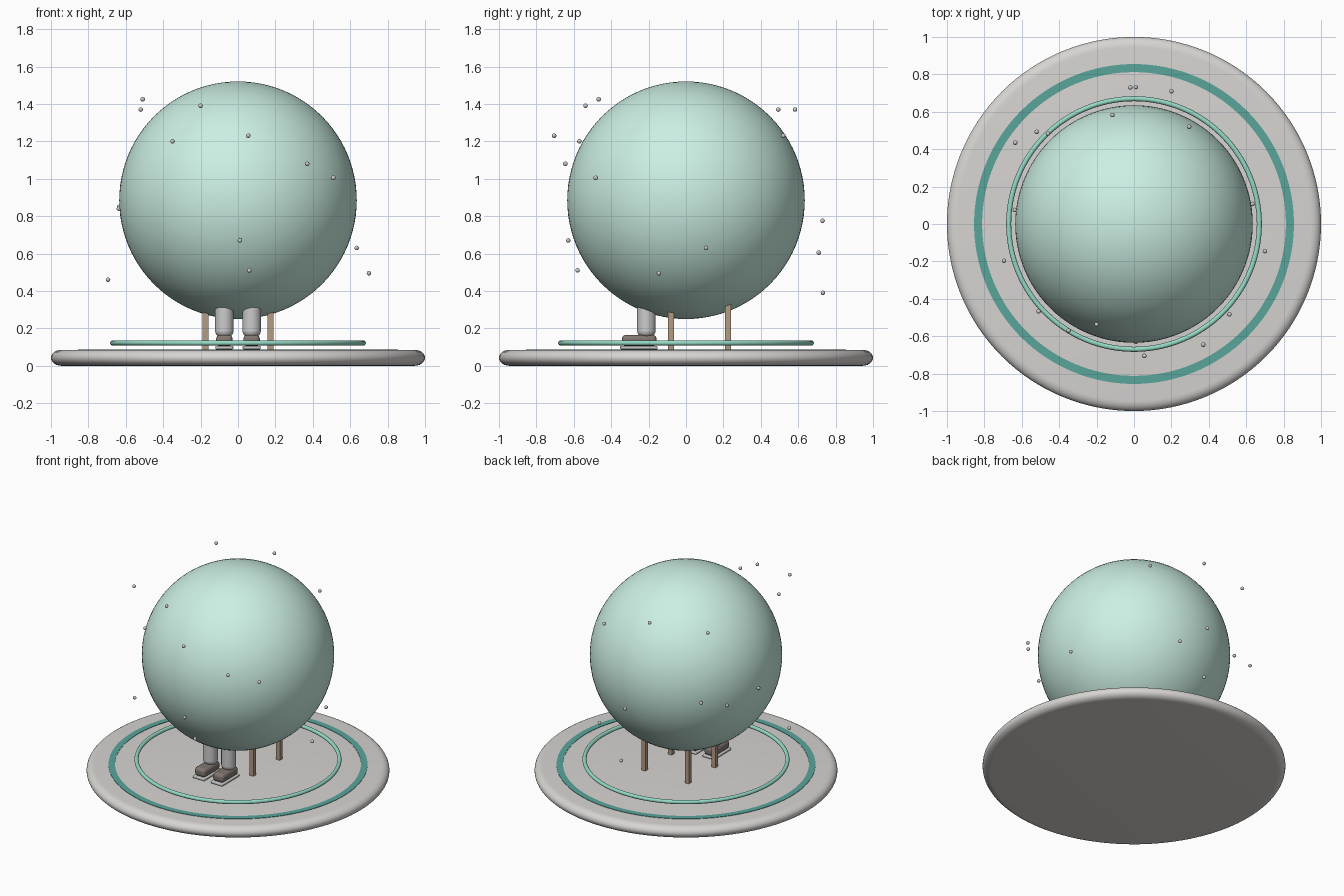
import bpy, bmesh, math
from mathutils import Vector

if "Cube" in bpy.data.objects:
    bpy.data.objects.remove(bpy.data.objects["Cube"])


def mat(name, rgb):
    m = bpy.data.materials.new(name)
    m.diffuse_color = (*rgb, 1)
    m.use_nodes = True
    m.node_tree.nodes["Principled BSDF"].inputs["Base Color"].default_value = m.diffuse_color
    return m


MINT = mat("mint_glass", (0.60, 0.86, 0.77))
TEAL = mat("teal", (0.10, 0.38, 0.33))
GLOW = mat("bright_mint", (0.30, 0.70, 0.56))
WOOD = mat("wood", (0.45, 0.33, 0.23))
SHOE = mat("shoe_brown", (0.22, 0.18, 0.16))
PALE = mat("pale_grey", (0.80, 0.80, 0.79))
STONE = mat("stone", (0.68, 0.66, 0.64))


def finish(name, material, smooth=True):
    o = bpy.context.object
    o.name = name
    if material:
        o.data.materials.append(material)
    if smooth:
        bpy.ops.object.shade_smooth_by_angle(angle=math.radians(40))
    return o


def lathe(name, profile, material, segs=96, loc=(0, 0, 0), closed=False):
    bm = bmesh.new()
    vs = [bm.verts.new((r, 0, z)) for r, z in profile]
    pairs = list(zip(vs, vs[1:])) + ([(vs[-1], vs[0])] if closed else [])
    edges = [bm.edges.new(p) for p in pairs]
    bmesh.ops.spin(bm, geom=vs + edges, cent=(0, 0, 0), axis=(0, 0, 1),
                   angle=math.tau, steps=segs)
    bmesh.ops.remove_doubles(bm, verts=bm.verts, dist=1e-5)
    bmesh.ops.recalc_face_normals(bm, faces=bm.faces)
    me = bpy.data.meshes.new(name)
    bm.to_mesh(me)
    bm.free()
    o = bpy.data.objects.new(name, me)
    bpy.context.collection.objects.link(o)
    o.location = loc
    bpy.ops.object.select_all(action='DESELECT')
    o.select_set(True)
    bpy.context.view_layer.objects.active = o
    return finish(name, material)


def box(name, loc, size, material, bevel=0.0):
    bpy.ops.mesh.primitive_cube_add(size=1, location=loc)
    o = bpy.context.object
    o.scale = size
    bpy.ops.object.transform_apply(location=False, rotation=False, scale=True)
    if bevel:
        b = o.modifiers.new("bevel", 'BEVEL')
        b.width, b.segments = bevel, 4
    return finish(name, material, bool(bevel))


def ball(name, loc, r, material, segs=64, rings=32):
    bpy.ops.mesh.primitive_uv_sphere_add(segments=segs, ring_count=rings, radius=r, location=loc)
    return finish(name, material)


def limb(name, a, b, r, material):
    a, b = Vector(a), Vector(b)
    bpy.ops.mesh.primitive_cylinder_add(vertices=32, radius=r, depth=(b - a).length,
                                        location=(a + b) / 2)
    o = bpy.context.object
    o.rotation_euler = (b - a).to_track_quat('Z', 'Y').to_euler()
    m = o.modifiers.new("bevel", 'BEVEL')
    m.width, m.segments = r * 0.6, 4
    return finish(name, material)


# Round plinth with soft rim
arc = [math.radians(a) for a in range(-90, 91, 15)]
rim = [(0.945 + 0.055 * math.cos(a), 0.0425 + 0.0425 * math.sin(a)) for a in arc]
lathe("plinth", [(0, 0)] + rim + [(0, 0.085)], STONE, 128)

# Inlaid band and raised ring
lathe("inlay_band", [(0.812, 0.08), (0.855, 0.08), (0.855, 0.088), (0.812, 0.088)], TEAL, 128, closed=True)
bpy.ops.mesh.primitive_torus_add(major_radius=0.67, minor_radius=0.0135, major_segments=128,
                                 minor_segments=16, location=(0, 0, 0.122))
finish("floating_ring", GLOW)

# Large bubble
ball("bubble", (0, 0, 0.885), 0.635, MINT, 96, 48)

# Chair partly inside the bubble
for x in (-0.175, 0.175):
    for y in (-0.08, 0.225):
        box("chair_leg", (x, y, 0.285), (0.032, 0.032, 0.4), WOOD)
box("chair_seat", (0, 0.07, 0.5), (0.42, 0.38, 0.04), WOOD, 0.01)
box("chair_back", (0, 0.24, 0.77), (0.4, 0.035, 0.5), WOOD, 0.01)

# Seated figure: shins and shoes show below the bubble
for s in (-1, 1):
    x = s * 0.073
    limb("shin", (x, -0.212, 0.155), (x, -0.212, 0.56), 0.049, PALE)
    limb("thigh", (x, -0.23, 0.58), (x, 0.12, 0.58), 0.06, PALE)
    limb("arm", (s * 0.17, 0.08, 0.9), (s * 0.13, -0.12, 0.66), 0.038, PALE)
    box("shoe", (x, -0.25, 0.134), (0.088, 0.185, 0.062), SHOE, 0.022)
    box("sole", (x, -0.252, 0.097), (0.096, 0.2, 0.018), PALE, 0.006)
limb("torso", (0, 0.1, 0.55), (0, 0.1, 0.97), 0.13, PALE)
ball("head", (0, 0.08, 1.08), 0.11, PALE, 32, 16)

# Small beads drifting around the bubble
beads = [
    (-0.51, -0.467, 1.425), (-0.20, -0.537, 1.39), (-0.35, -0.57, 1.20), (0.055, -0.705, 1.23),
    (0.37, -0.645, 1.08), (0.51, -0.483, 1.005), (0.01, -0.63, 0.67), (0.06, -0.58, 0.51),
    (0.70, -0.145, 0.495), (0.635, 0.107, 0.63), (-0.695, -0.197, 0.46), (-0.637, 0.075, 0.84),
    (-0.635, 0.435, 0.85), (-0.46, 0.483, 0.84), (-0.52, 0.493, 1.37), (-0.115, 0.583, 1.37),
    (0.295, 0.52, 1.23), (-0.02, 0.73, 0.775), (0.20, 0.71, 0.605), (0.01, 0.732, 0.39)]
for p in beads:
    ball("bead", p, 0.012, PALE, 16, 8)
